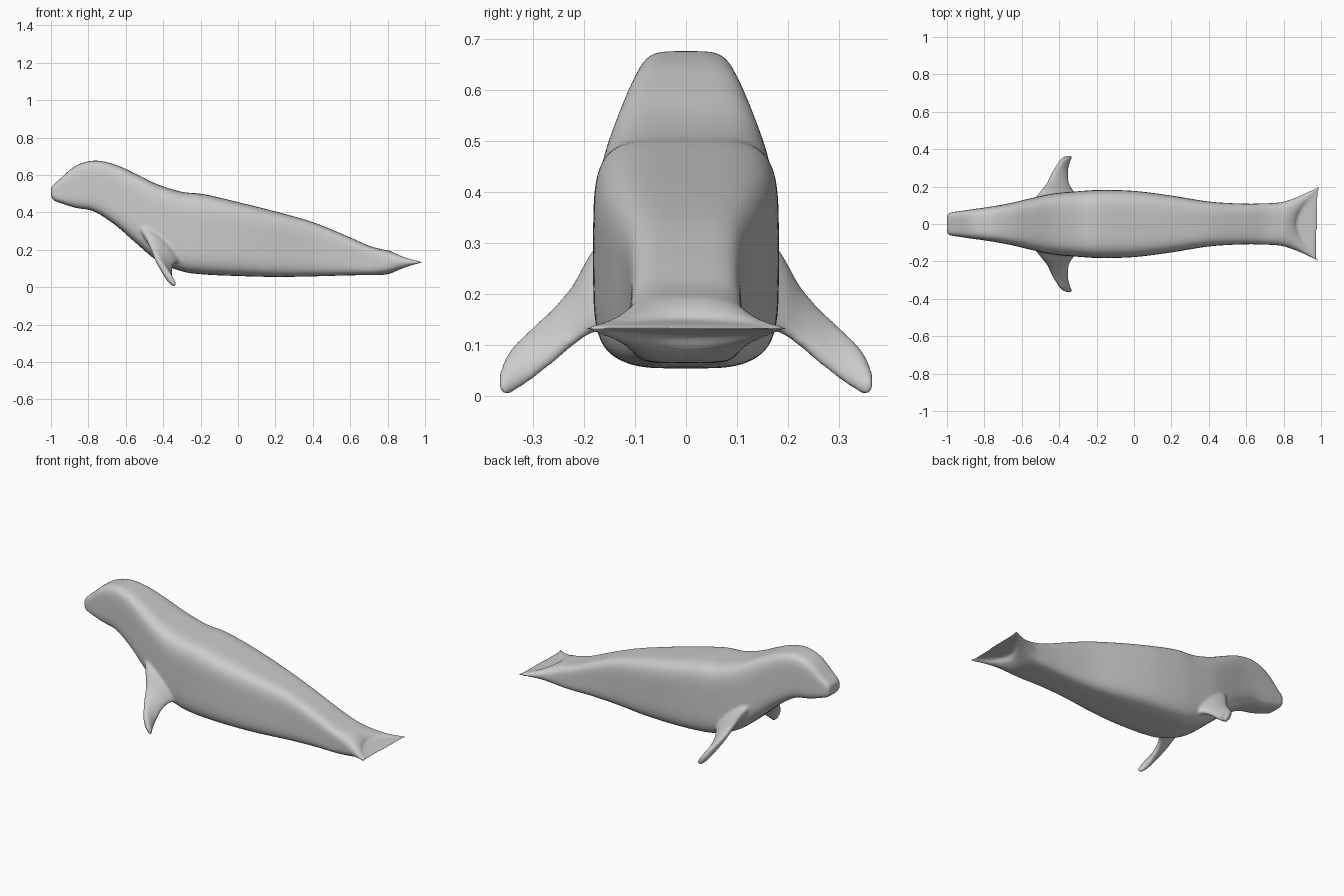
import bpy
import bmesh
import math
from mathutils import Vector

cube = bpy.data.objects.get("Cube")
if cube:
    bpy.data.objects.remove(cube, do_unlink=True)

RING = 64    # points around each cross-section
STEPS = 5    # sections added between neighbouring stations

# Trunk stations: x, bottom, top, half width
TRUNK = [
    (-1.0, .485, .53, .05), (-.985, .465, .55, .06), (-.95, .45, .58, .066),
    (-.87, .425, .648, .078), (-.77, .405, .677, .092), (-.66, .335, .657, .112),
    (-.55, .24, .608, .138), (-.43, .14, .55, .163), (-.3, .085, .51, .175),
    (-.18, .068, .497, .182), (0, .06, .455, .177), (.2, .055, .405, .152),
    (.4, .058, .348, .12), (.58, .063, .275, .109), (.7, .065, .222, .11),
]
# Tail stations: x, bottom, top, half width, corner sharpness, backward sweep of the tips
TAIL = [
    (.77, .066, .203, .117, 3.2, .02), (.81, .072, .195, .14, 2.1, .05),
    (.84, .085, .18, .172, 1.6, .09), (.858, .1, .165, .197, 1.5, .12),
    (.866, .12, .15, .21, 1.6, .134),
]
# Flipper sections from root to tip: front edge, rear edge, thickness
FLIPPER = [
    ((-.55, .11, .35), (-.28, .11, .14), .09),
    ((-.5, .175, .29), (-.33, .18, .13), .065),
    ((-.465, .22, .215), (-.35, .22, .105), .05),
    ((-.445, .26, .17), (-.354, .26, .07), .046),
    ((-.42, .3, .135), (-.354, .3, .036), .042),
    ((-.392, .34, .097), (-.345, .337, .01), .038),
    ((-.37, .36, .062), (-.335, .354, .004), .03),
    ((-.347, .367, .035), (-.332, .364, .012), .018),
]


def spline(rows):
    """Catmull-Rom curve through rows of numbers."""
    rows = [Vector(r) for r in rows]
    last = len(rows) - 1
    result = []
    for i in range(last):
        a, b, c, d = (rows[min(max(i + k, 0), last)] for k in (-1, 0, 1, 2))
        for s in range(STEPS):
            t = s / STEPS
            result.append(b + (c - a) * (t / 2)
                          + (a * 2 - b * 5 + c * 4 - d) * (t * t / 2)
                          + (b * 3 - a - c * 3 + d) * (t ** 3 / 2))
    result.append(rows[last])
    return result


def rounded(angle, sharpness):
    """Point on a unit superellipse."""
    def power(v):
        return math.copysign(abs(v) ** (2 / sharpness), v)
    return power(math.cos(angle)), power(math.sin(angle))


def loft(bm, sections):
    """Skin a list of point rings and close both ends."""
    rings = [[bm.verts.new(p) for p in section] for section in sections]
    for a, b in zip(rings, rings[1:]):
        for i in range(RING):
            j = (i + 1) % RING
            bm.faces.new((a[i], a[j], b[j], b[i]))
    bm.faces.new(list(reversed(rings[0])))
    bm.faces.new(rings[-1])


def angles():
    return [math.tau * i / RING for i in range(RING)]


def body_section(row):
    x, bottom, top, width, sharpness, sweep = row
    points = []
    for angle in angles():
        u, v = rounded(angle, sharpness)
        points.append((x + sweep * abs(u) ** 1.7, width * u,
                       (bottom + top) / 2 + (top - bottom) / 2 * v))
    return points


def flipper_section(row, side):
    front, rear, thick = Vector(row[:3]), Vector(row[3:6]), row[6]
    chord = (rear - front) / 2
    normal = chord.cross(Vector((.13, .18, -.19))).normalized()
    points = []
    for angle in angles():
        p = (front + rear) / 2 + chord * math.cos(angle) + normal * (thick / 2 * math.sin(angle))
        points.append((p.x, p.y * side, p.z))
    return points


bm = bmesh.new()

# Head, trunk and forked tail in one sweep
stations = [row + (4.6, 0) for row in TRUNK] + TAIL
loft(bm, [body_section(row) for row in spline(stations)])

# Front flippers, mirrored across the body
flipper_rows = spline([front + rear + (thick,) for front, rear, thick in FLIPPER])
for side in (1, -1):
    loft(bm, [flipper_section(row, side) for row in flipper_rows])

bmesh.ops.recalc_face_normals(bm, faces=bm.faces)
mesh = bpy.data.meshes.new("seal_body")
bm.to_mesh(mesh)
bm.free()
seal = bpy.data.objects.new("seal_body", mesh)
bpy.context.collection.objects.link(seal)

# Merge the parts into one skin and soften the joins
remesh = seal.modifiers.new("merge_skin", "REMESH")
remesh.mode = "VOXEL"
remesh.voxel_size = .007
remesh.use_smooth_shade = True
soften = seal.modifiers.new("soften_joins", "SMOOTH")
soften.factor = .5
soften.iterations = 10

# Plain grey skin
grey = bpy.data.materials.new("grey_skin")
grey.use_nodes = True
colour = (.6, .6, .6, 1)
grey.diffuse_color = colour
grey.node_tree.nodes["Principled BSDF"].inputs["Base Color"].default_value = colour
mesh.materials.append(grey)
for polygon in mesh.polygons:
    polygon.use_smooth = True
